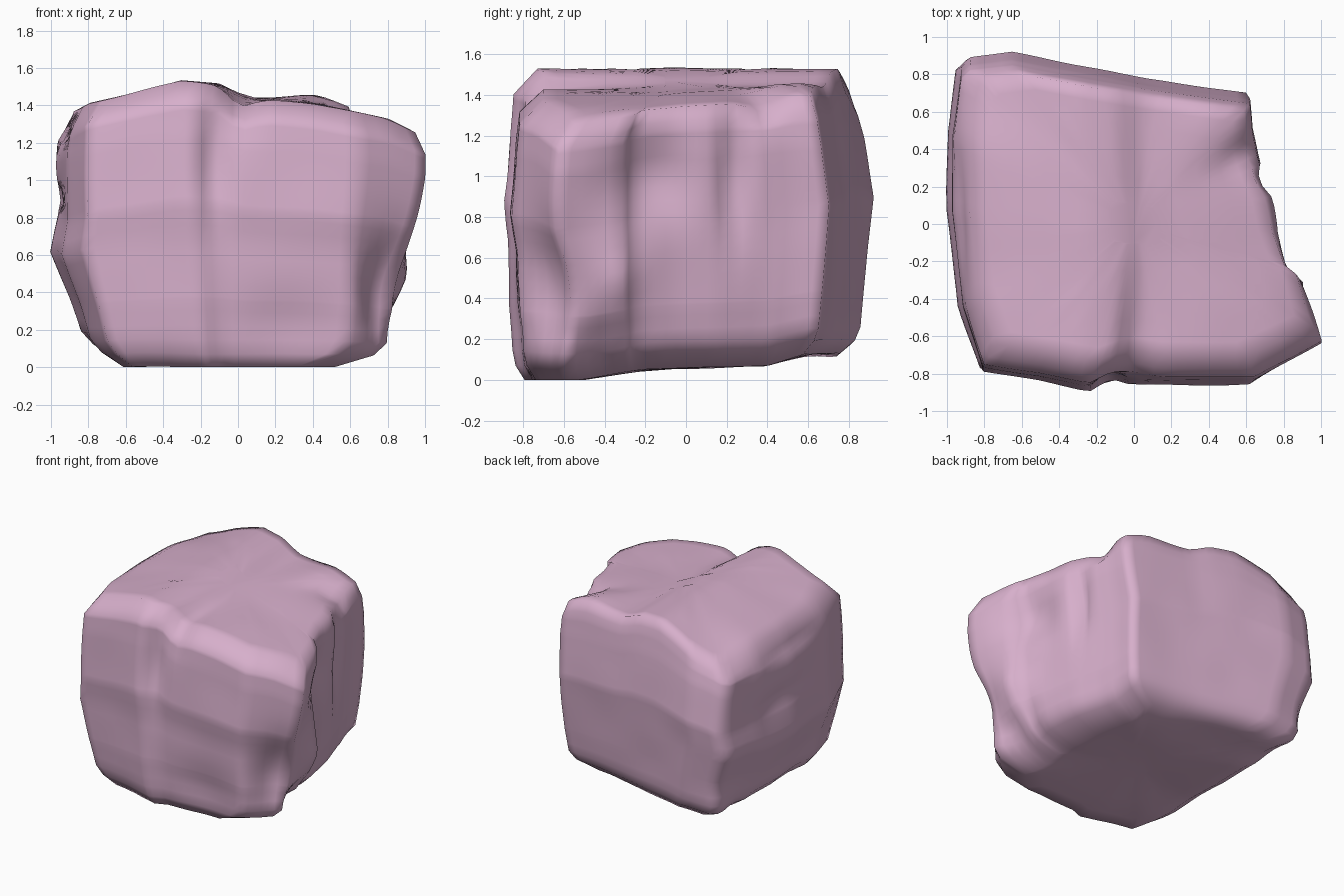
import bpy, bmesh, math
from mathutils import Vector, noise

default_cube = bpy.data.objects.get("Cube")
if default_cube:
    bpy.data.objects.remove(default_cube, do_unlink=True)


def interpolate(table, key):
    """Piecewise linear lookup of every column after the first."""
    if key <= table[0][0]:
        return table[0][1:]
    for low, high in zip(table, table[1:]):
        if key <= high[0]:
            f = (key - low[0]) / (high[0] - low[0])
            return [a + (b - a) * f for a, b in zip(low[1:], high[1:])]
    return table[-1][1:]


# Widest outline of the boulder, seen from above
outline = [(1, -.66), (.92, -.32), (.85, -.26), (.78, -.05), (.74, .16), (.66, .4),
           (.63, .54), (.62, .7), (.07, .78), (-.67, .92), (-.9, .89), (-.95, .84),
           (-1, .5), (-1, .07), (-.94, -.45), (-.83, -.79), (-.52, -.84),
           (-.24, -.9), (-.1, -.86), (.64, -.86)]

# Relative height, then reach to the left flank, right flank, front and back
reach = [(0, .68, .55, .88, .82), (.05, .78, .82, .93, .9), (.1, .84, .9, .95, .93),
         (.24, .9, .94, .97, .95), (.45, 1, .96, .97, .98), (.58, .97, .97, 1, 1),
         (.82, .97, 1, .97, .95), (.92, .97, 1, .95, .92), (1, .88, .95, .82, .87)]

# Crown height across the width, and underside height along the depth
crown = [(-1, 1.3), (-.8, 1.41), (-.3, 1.53), (-.1, 1.51), (.05, 1.44),
         (.4, 1.41), (.8, 1.33), (1, 1.23)]
underside = [(-.5, 0), (-.2, .05), (.4, .07), (.6, .13)]

# Hollows and bulges: centre, spread along each axis, push
dents = [
    ((-.14, -.86, 1.1), (.08, .3, .3), (0, .06, 0)),     # front cleft
    ((0, -.75, 1.4), (.09, .3, .2), (0, .03, -.06)),     # cleft over the rim
    ((.3, -.86, .2), (.3, .3, .2), (0, .05, 0)),         # undercut front foot
    ((.9, -.7, .4), (.2, .2, .3), (-.13, .08, 0)),       # broken lower corner
    ((.87, -.3, .5), (.2, .1, .1), (.03, 0, 0)),         # side knuckle
    ((.85, -.2, 1), (.3, .2, .2), (-.09, 0, 0)),         # side hollow
    ((.72, .23, 1), (.2, .06, .3), (-.08, 0, 0)),        # side notch
    ((.6, .38, 1.35), (.1, .1, .1), (-.02, 0, -.06)),    # notch over the rim
    ((.8, -.42, .1), (.3, .2, .2), (-.18, 0, 0)),        # side undercut
    ((-.75, .75, .1), (.2, .2, .2), (-.1, .02, -.02)),   # back foot
    ((-.8, .8, 1.4), (.3, .3, .2), (0, 0, -.07)),        # lowered back corner
    ((-1, .2, .9), (.2, .3, .07), (.05, 0, 0)),          # flank crease
    ((-1, 0, 1.24), (.2, .4, .05), (.05, 0, 0)),         # upper flank crease
    ((.42, .52, 1.4), (.2, .2, .2), (0, 0, .05)),        # raised back crown
]


def sculpt(point):
    """Push a point by every dent, then roughen it slightly."""
    p = Vector(point)
    moved = p.copy()
    for centre, spread, push in dents:
        distance = sum(((a - c) / s) ** 2 for a, c, s in zip(p, centre, spread))
        moved += Vector(push) * math.exp(-distance)
    moved += noise.noise_vector(p * 3) * .008
    moved.z = max(moved.z, 0)
    return moved


def dense_outline(step):
    """Split long outline edges into short even ones."""
    points = []
    for start, end in zip(outline, outline[1:] + outline[:1]):
        start, end = Vector(start), Vector(end)
        count = max(1, math.ceil((end - start).length / step))
        points += [start.lerp(end, i / count) for i in range(count)]
    return points


columns = dense_outline(.07)


def ring_point(column, height, shrink):
    left, right, front, back = interpolate(reach, height)
    x = column.x * (right if column.x > 0 else left) * shrink
    y = column.y * (back if column.y > 0 else front) * shrink
    low = interpolate(underside, y)[0]
    high = interpolate(crown, x)[0]
    return sculpt((x, y, low + (high - low) * height))


# Boulder: underside rings, wall rings and crown rings joined into one skin
heights = sorted({row[0] for row in reach} | {i / 20 for i in range(1, 20)})
levels = [(0, shrink) for shrink in (.3, .6, .85)]
levels += [(height, 1) for height in heights]
levels += [(1, shrink) for shrink in (.9, .75, .55, .35, .15)]

bm = bmesh.new()
rings = [[bm.verts.new(ring_point(column, height, shrink)) for column in columns]
         for height, shrink in levels]
for lower, upper in zip(rings, rings[1:]):
    for i in range(len(columns)):
        bm.faces.new((lower[i - 1], lower[i], upper[i], upper[i - 1]))
bm.faces.new(rings[0][::-1])
bm.faces.new(rings[-1])
bmesh.ops.recalc_face_normals(bm, faces=bm.faces)

mesh = bpy.data.meshes.new("boulder")
bm.to_mesh(mesh)
bm.free()
mesh.shade_smooth()
boulder = bpy.data.objects.new("boulder", mesh)
bpy.context.collection.objects.link(boulder)

stone = bpy.data.materials.new("mauve stone")
stone.use_nodes = True
colour = (.68, .43, .6, 1)
stone.diffuse_color = colour
stone.node_tree.nodes["Principled BSDF"].inputs["Base Color"].default_value = colour
mesh.materials.append(stone)
